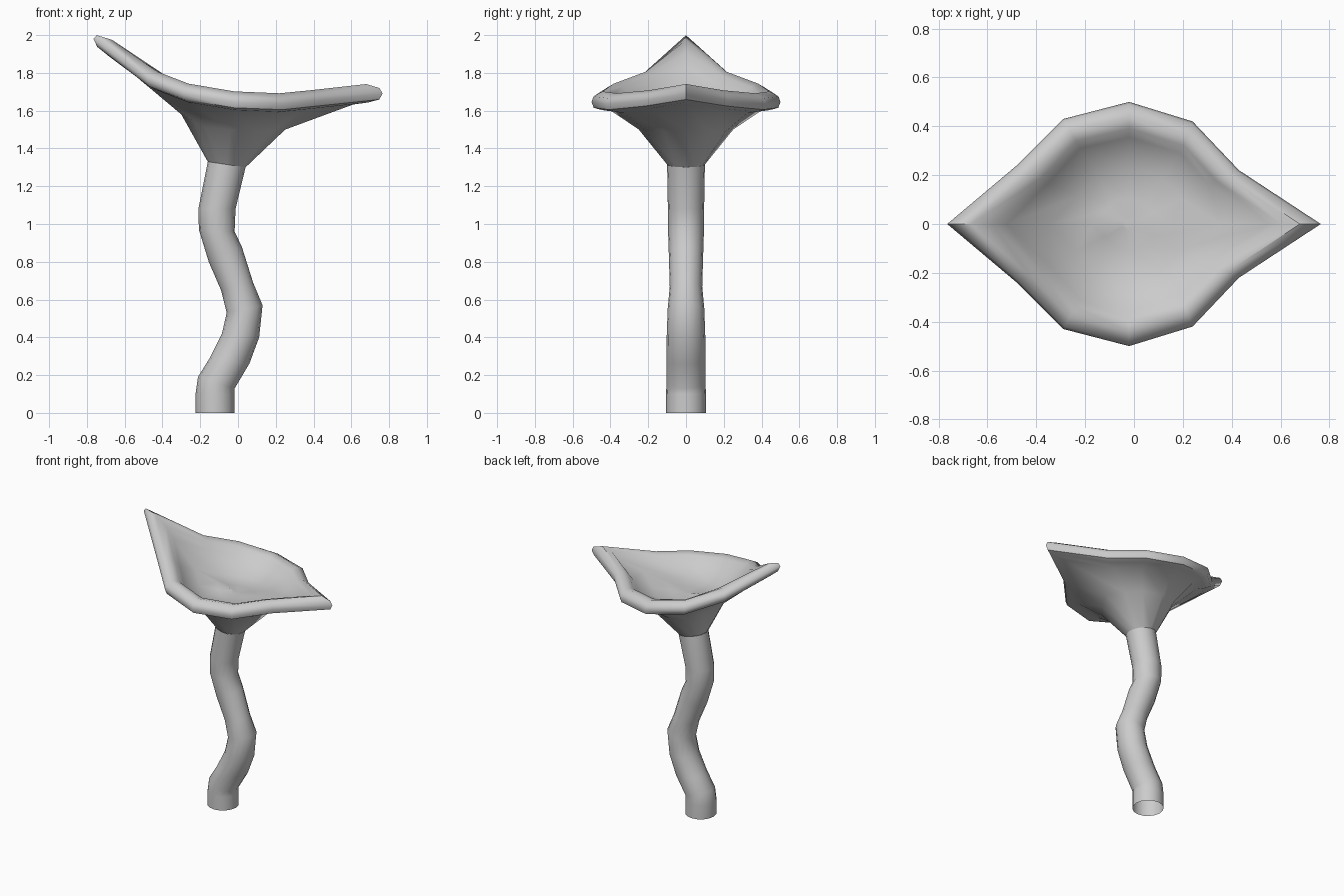
import bpy
import bmesh
from math import cos, sin, pi, radians
from mathutils import Vector

if "Cube" in bpy.data.objects:
    bpy.data.objects.remove(bpy.data.objects["Cube"])


def loft(name, rings, close_end):
    """Skin a list of equal-length closed rings, optionally capping the last."""
    bm = bmesh.new()
    rows = [[bm.verts.new(p) for p in ring] for ring in rings]
    n = len(rows[0])
    for a, b in zip(rows, rows[1:]):
        for i in range(n):
            j = (i + 1) % n
            bm.faces.new((a[i], a[j], b[j], b[i]))
    if close_end:
        bm.faces.new(rows[-1])
    bmesh.ops.recalc_face_normals(bm, faces=bm.faces)
    mesh = bpy.data.meshes.new(name)
    bm.to_mesh(mesh)
    bm.free()
    obj = bpy.data.objects.new(name, mesh)
    bpy.context.collection.objects.link(obj)
    bpy.ops.object.select_all(action='DESELECT')
    obj.select_set(True)
    bpy.context.view_layer.objects.active = obj
    bpy.ops.object.shade_smooth_by_angle(angle=radians(50))
    return obj


def mirrored(half):
    """Close a half ring (left tip to right tip) by mirroring it across y = 0."""
    return half + [Vector((p.x, -p.y, p.z)) for p in half[-2:0:-1]]


# Winding open-ended stem: left (x, z), right (x, z), half depth in y
stem_sections = [
    (-.225, 0, -.018, 0, .105), (-.225, .10, -.018, .10, .105),
    (-.212, .19, -.018, .13, .104), (-.15, .29, .06, .26, .103),
    (-.085, .42, .112, .40, .102), (-.06, .53, .13, .57, .097),
    (-.09, .65, .08, .69, .086), (-.155, .80, .02, .88, .091),
    (-.207, .97, -.018, .96, .095), (-.21, 1.08, -.013, 1.08, .096),
    (-.16, 1.33, .04, 1.30, .10),
]
SIDES = 16
stem_rings = []
for lx, lz, rx, rz, depth in stem_sections:
    left, right = Vector((lx, 0, lz)), Vector((rx, 0, rz))
    mid, half_width = (left + right) / 2, (right - left) / 2
    stem_rings.append([mid + half_width * cos(2 * pi * i / SIDES)
                       + Vector((0, depth * sin(2 * pi * i / SIDES), 0))
                       for i in range(SIDES)])
loft("stem", stem_rings, close_end=False)

# Cap: seven stations along one side, from the left tip to the right tip
outer = [Vector(p) for p in (
    (-.765, 0, 1.98), (-.48, .24, 1.76), (-.29, .43, 1.69), (-.02, .50, 1.645),
    (.24, .42, 1.635), (.43, .22, 1.655), (.765, 0, 1.69))]
inner = [Vector(p) for p in (
    (-.52, 0, 1.83), (-.35, .17, 1.74), (-.22, .31, 1.685), (-.02, .355, 1.65),
    (.19, .29, 1.64), (.31, .16, 1.65), (.55, 0, 1.68))]
flare = [Vector(p) for p in (
    (-.30, 0, 1.58), (-.23, .13, 1.54), (-.17, .21, 1.51), (-.04, .25, 1.50),
    (.10, .21, 1.49), (.18, .12, 1.49), (.25, 0, 1.50))]
neck = [Vector((-.06 - .1 * cos(pi * i / 6), .1 * sin(pi * i / 6),
                1.315 + .015 * cos(pi * i / 6))) for i in range(7)]

# Rolled lip cross-section: fraction from inner to outer edge, height offset
lip = [(.28, -.05), (.65, -.043), (.92, -.03), (1, 0), (.93, .03),
       (.6, .055), (.25, .04), (0, 0)]
cap_halves = [neck, flare]
for f, dz in lip:
    cap_halves.append([a.lerp(b, f) + Vector((0, 0, dz))
                       for a, b in zip(inner, outer)])

# Shallow bowl inside the lip, sagging more toward the raised tip
bowl_centre = Vector((-.02, 0, 1.575))
for f, sag in ((.65, .04), (.3, .02), (.08, 0)):
    cap_halves.append([bowl_centre.lerp(p, f) - Vector((0, 0, sag * (1 - 2 * p.x)))
                       for p in inner])
loft("cap", [mirrored(h) for h in cap_halves], close_end=True)
